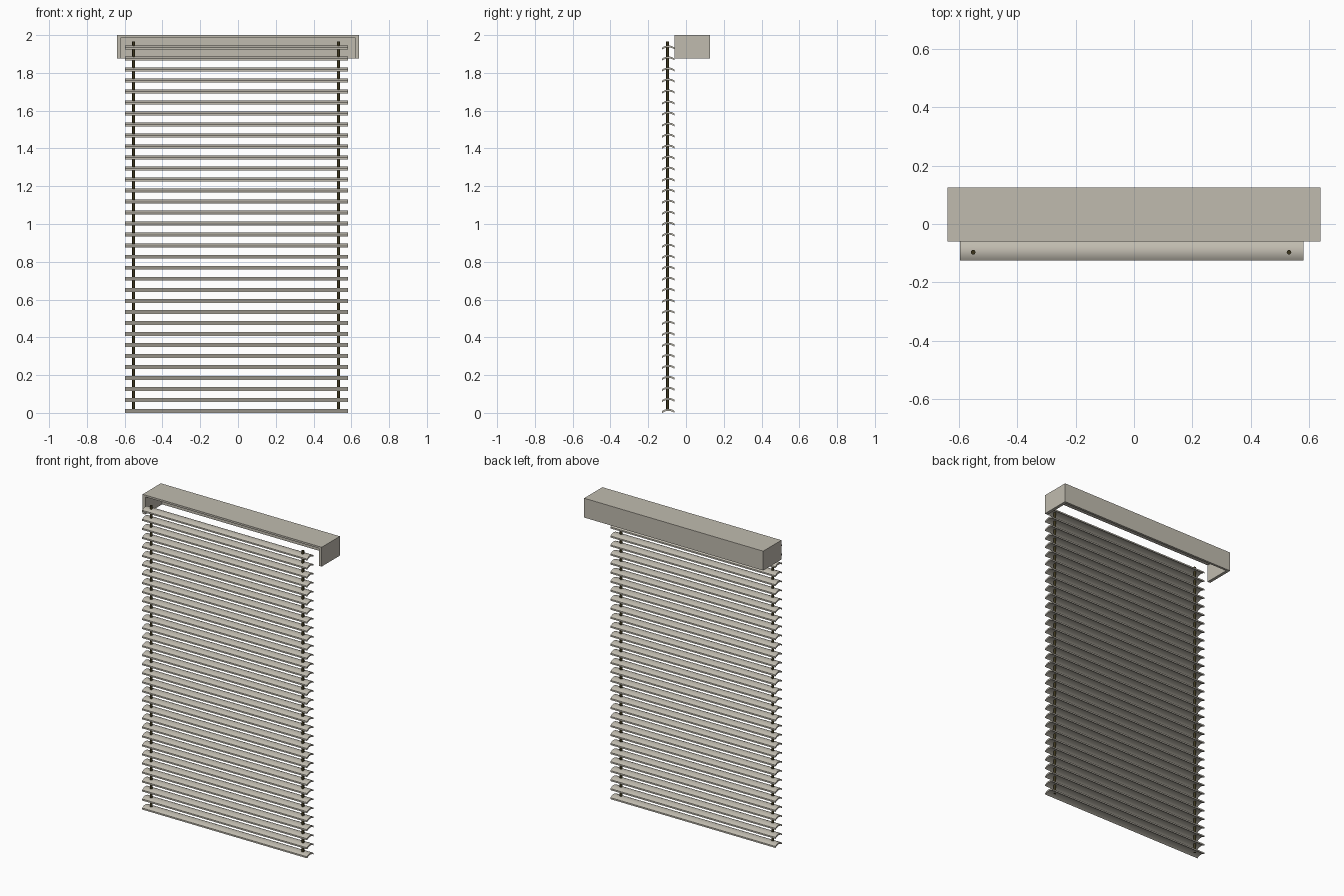
import bpy, bmesh, math

if "Cube" in bpy.data.objects:
    bpy.data.objects.remove(bpy.data.objects["Cube"])


def material(name, rgb):
    m = bpy.data.materials.new(name)
    m.diffuse_color = (*rgb, 1)
    m.use_nodes = True
    m.node_tree.nodes["Principled BSDF"].inputs["Base Color"].default_value = m.diffuse_color
    return m


BEIGE = material("warm grey beige", (0.53, 0.50, 0.43))
OLIVE = material("dark olive cord", (0.045, 0.036, 0.012))


def extrude_profile(name, pts, x0, x1, mat, smooth=False):
    """Closed (y, z) outline swept along x."""
    bm = bmesh.new()
    face = bm.faces.new([bm.verts.new((x0, y, z)) for y, z in pts])
    out = bmesh.ops.extrude_face_region(bm, geom=[face])
    for v in out["geom"]:
        if isinstance(v, bmesh.types.BMVert):
            v.co.x = x1
    bmesh.ops.recalc_face_normals(bm, faces=bm.faces[:])
    me = bpy.data.meshes.new(name)
    bm.to_mesh(me)
    bm.free()
    me.materials.append(mat)
    ob = bpy.data.objects.new(name, me)
    bpy.context.collection.objects.link(ob)
    if smooth:
        bpy.context.view_layer.objects.active = ob
        bpy.ops.object.select_all(action="DESELECT")
        ob.select_set(True)
        bpy.ops.object.shade_smooth_by_angle(angle=math.radians(35))
    return ob


# Head box: top and back in one L profile, plus two end plates; open front and bottom
Y0, Y1, ZB, ZT = -0.06, 0.126, 1.875, 2.0
extrude_profile("head_box_top_and_back",
                [(Y0, ZT), (Y1, ZT), (Y1, ZB), (Y1 - 0.015, ZB),
                 (Y1 - 0.015, ZT - 0.012), (Y0, ZT - 0.012)], -0.64, 0.64, BEIGE)
for side, xa, xb in (("left", -0.64, -0.62), ("right", 0.62, 0.64)):
    extrude_profile("head_box_end_" + side,
                    [(Y0, ZB), (Y1, ZB), (Y1, ZT), (Y0, ZT)], xa, xb, BEIGE)

# Slats: thin arched strips, evenly stacked
YC, HALF, RISE, THICK, N = -0.093, 0.033, 0.011, 0.010, 10
arch = [(-HALF + 2 * HALF * i / N,
         RISE * (1 - (2 * i / N - 1) ** 2)) for i in range(N + 1)]
outline = [(YC + y, z) for y, z in arch] + [(YC + y, z + THICK) for y, z in reversed(arch)]
first = extrude_profile("slat_01", outline, -0.597, 0.582, BEIGE, smooth=True)
for i in range(1, 34):
    slat = first.copy()
    slat.name = f"slat_{i + 1:02d}"
    slat.location.z = i * 0.0583
    bpy.context.collection.objects.link(slat)

# Two cords running through the slats
for side, x in (("left", -0.552), ("right", 0.532)):
    bpy.ops.mesh.primitive_cylinder_add(vertices=12, radius=0.008, depth=1.955,
                                        location=(x, -0.097, 0.9875))
    cord = bpy.context.object
    cord.name = "cord_" + side
    cord.data.materials.append(OLIVE)
    bpy.ops.object.shade_smooth_by_angle(angle=math.radians(40))
